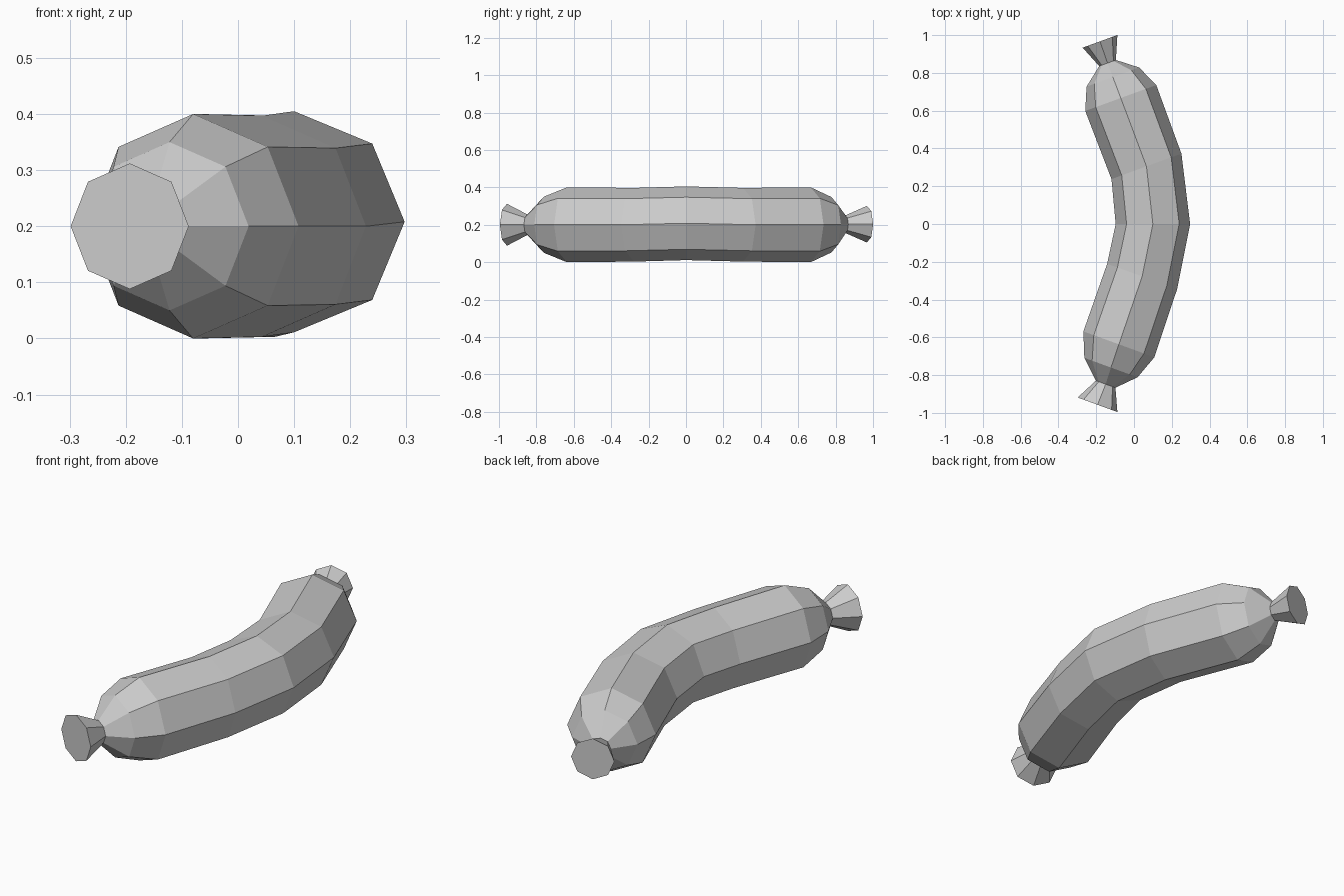
import bpy, bmesh
from math import cos, sin, radians, pi
from mathutils import Vector

cube = bpy.data.objects.get("Cube")
if cube:
    bpy.data.objects.remove(cube, do_unlink=True)

SIDES = 8
grey = bpy.data.materials.new("plain grey")
grey.use_nodes = True
COLOUR = (0.6, 0.6, 0.6, 1)
grey.diffuse_color = COLOUR
grey.node_tree.nodes["Principled BSDF"].inputs["Base Color"].default_value = COLOUR


def loft(name, rings):
    """Skin octagonal rings given as (x, y, z, radius, yaw in degrees)."""
    bm = bmesh.new()
    loops = []
    for x, y, z, radius, yaw in rings:
        across = Vector((cos(radians(yaw)), sin(radians(yaw)), 0))
        up = Vector((0, 0, 1))
        angles = [2 * pi * i / SIDES for i in range(SIDES)]
        loops.append([bm.verts.new(Vector((x, y, z)) + radius * (across * cos(a) + up * sin(a)))
                      for a in angles])
    for a, b in zip(loops, loops[1:]):
        for i in range(SIDES):
            j = (i + 1) % SIDES
            bm.faces.new((a[i], a[j], b[j], b[i]))
    bm.faces.new(loops[0])
    bm.faces.new(loops[-1])
    bmesh.ops.recalc_face_normals(bm, faces=bm.faces)
    mesh = bpy.data.meshes.new(name)
    bm.to_mesh(mesh)
    bm.free()
    mesh.materials.append(grey)
    obj = bpy.data.objects.new(name, mesh)
    bpy.context.collection.objects.link(obj)
    return obj


# Necks shared by the casing and the flared ends
front_neck = (-0.15, -0.848, 0.2, 0.055, -20)
back_neck = (-0.14, 0.852, 0.203, 0.047, 20)

# Curved sausage body, rounded towards both necks
loft("sausage_body", [
    front_neck,
    (-0.122, -0.76, 0.2, 0.15, -20),
    (-0.08, -0.637, 0.2, 0.2, -20),
    (0.043, -0.278, 0.2, 0.197, -20),
    (0.1, 0, 0.208, 0.197, 0),
    (0.066, 0.305, 0.2, 0.197, 20),
    (-0.07, 0.667, 0.2, 0.2, 20),
    (-0.112, 0.778, 0.2, 0.148, 20),
    back_neck,
])

# Flared casing ends
loft("front_casing_end", [front_neck, (-0.193, -0.957, 0.2, 0.112, -20)])
loft("back_casing_end", [back_neck, (-0.18, 0.967, 0.203, 0.098, 20)])
